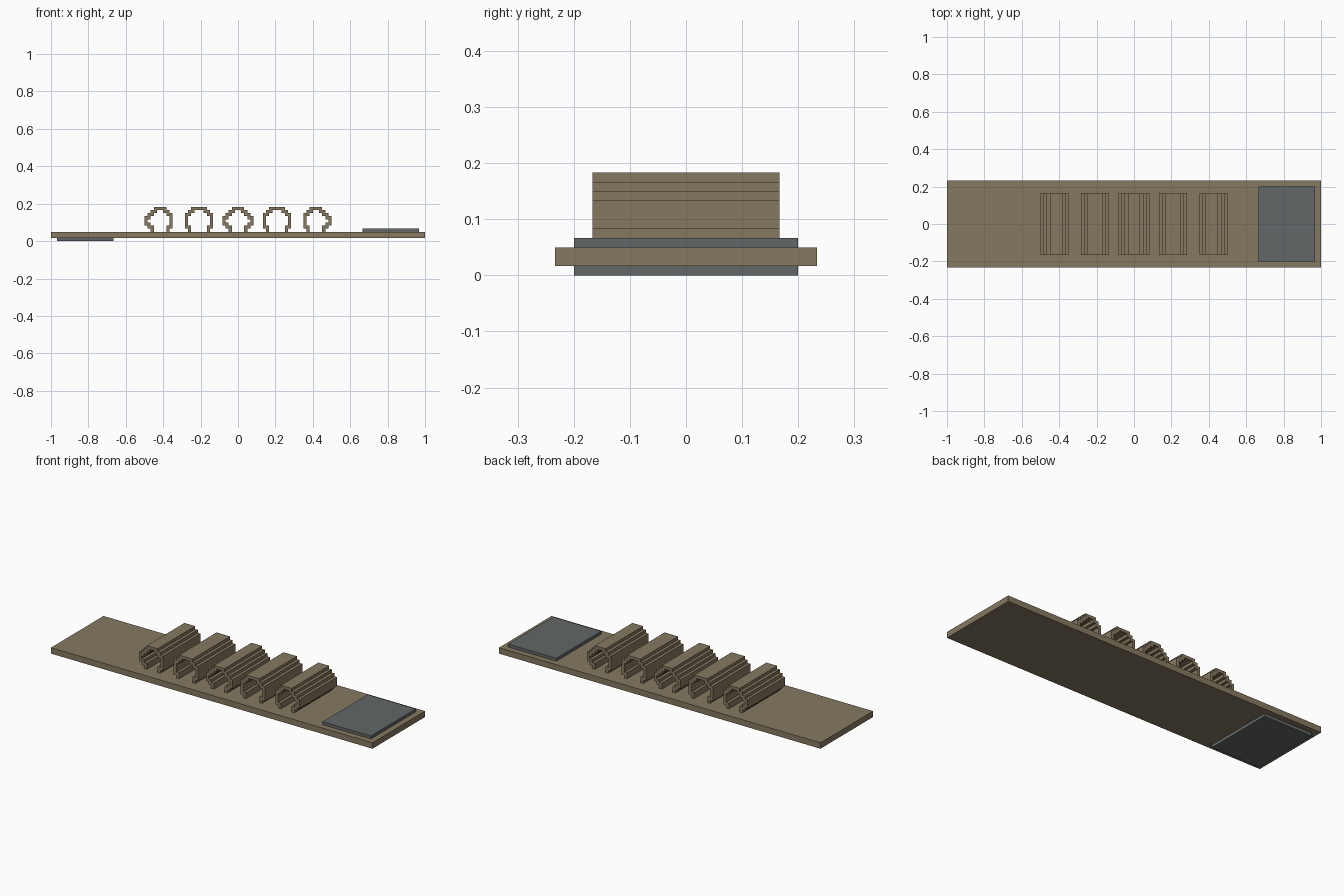
import bpy
import bmesh

U = 1 / 60  # one block of the stepped design

cube = bpy.data.objects.get("Cube")
if cube:
    bpy.data.objects.remove(cube, do_unlink=True)


def material(name, rgb):
    mat = bpy.data.materials.new(name)
    mat.use_nodes = True
    mat.diffuse_color = (*rgb, 1)
    bsdf = mat.node_tree.nodes["Principled BSDF"]
    bsdf.inputs["Base Color"].default_value = (*rgb, 1)
    bsdf.inputs["Roughness"].default_value = 0.9
    return mat


TAN = material("tan fabric", (0.235, 0.19, 0.118))
GREY = material("grey fastener", (0.124, 0.135, 0.135))


def extrude_profile(name, points, half_depth, mat):
    """Extrude an x-z outline, in blocks, along y."""
    bm = bmesh.new()
    face = bm.faces.new([bm.verts.new((x * U, -half_depth * U, z * U)) for x, z in points])
    result = bmesh.ops.extrude_face_region(bm, geom=[face])
    moved = [v for v in result["geom"] if isinstance(v, bmesh.types.BMVert)]
    bmesh.ops.translate(bm, vec=(0, 2 * half_depth * U, 0), verts=moved)
    bmesh.ops.recalc_face_normals(bm, faces=bm.faces)
    mesh = bpy.data.meshes.new(name)
    bm.to_mesh(mesh)
    bm.free()
    mesh.materials.append(mat)
    obj = bpy.data.objects.new(name, mesh)
    bpy.context.collection.objects.link(obj)
    return obj


def slab(name, x0, x1, z0, z1, half_depth, mat):
    extrude_profile(name, [(x0, z0), (x1, z0), (x1, z1), (x0, z1)], half_depth, mat)


# Strap with a fastener patch above one end and below the other
slab("strap", -60, 60, 1, 3, 14, TAN)
slab("top_fastener", 40, 58, 3, 4, 12, GREY)
slab("bottom_fastener", -58, -40, 0, 1, 12, GREY)

# Wall rows from foot to shoulder: inner offset, outer offset, height
ROUND = [(0, 1, 1), (0, 2, 1), (1, 3, 1), (2, 3, 1), (1, 3, 1), (0, 2, 1), (-1, 1, 1)]
STRAIGHT = [(0, 1, 1), (0, 2, 1), (1, 2, 3), (0, 2, 1), (-1, 1, 1)]


def wall(rows, edge, side, column):
    """Stepped outline of one wall, bottom to top."""
    points, z = [], 3
    for row in rows:
        x = edge + side * row[column]
        points += [(x, z), (x, z + row[2])]
        z += row[2]
    return points


def loop(name, left, right, left_rows, right_rows):
    """Open stepped loop whose flat top runs from left to right."""
    outline = wall(left_rows, left, -1, 1) + [(left, 10), (left, 11), (right, 11), (right, 10)]
    outline += wall(right_rows, right, 1, 1)[::-1]
    outline += wall(right_rows, right, 1, 0)
    outline += wall(left_rows, left, -1, 0)[::-1]
    clean = [p for i, p in enumerate(outline) if p != outline[i - 1]]
    extrude_profile(name, clean, 10, TAN)


# Row of five loops, mirrored about the middle one
loop("middle_loop", -2, 2, ROUND, ROUND)
loop("inner_right_loop", -15, -10, STRAIGHT, STRAIGHT)
loop("inner_left_loop", 10, 15, STRAIGHT, STRAIGHT)
loop("outer_right_loop", -27, -23, ROUND, STRAIGHT)
loop("outer_left_loop", 23, 27, STRAIGHT, ROUND)
